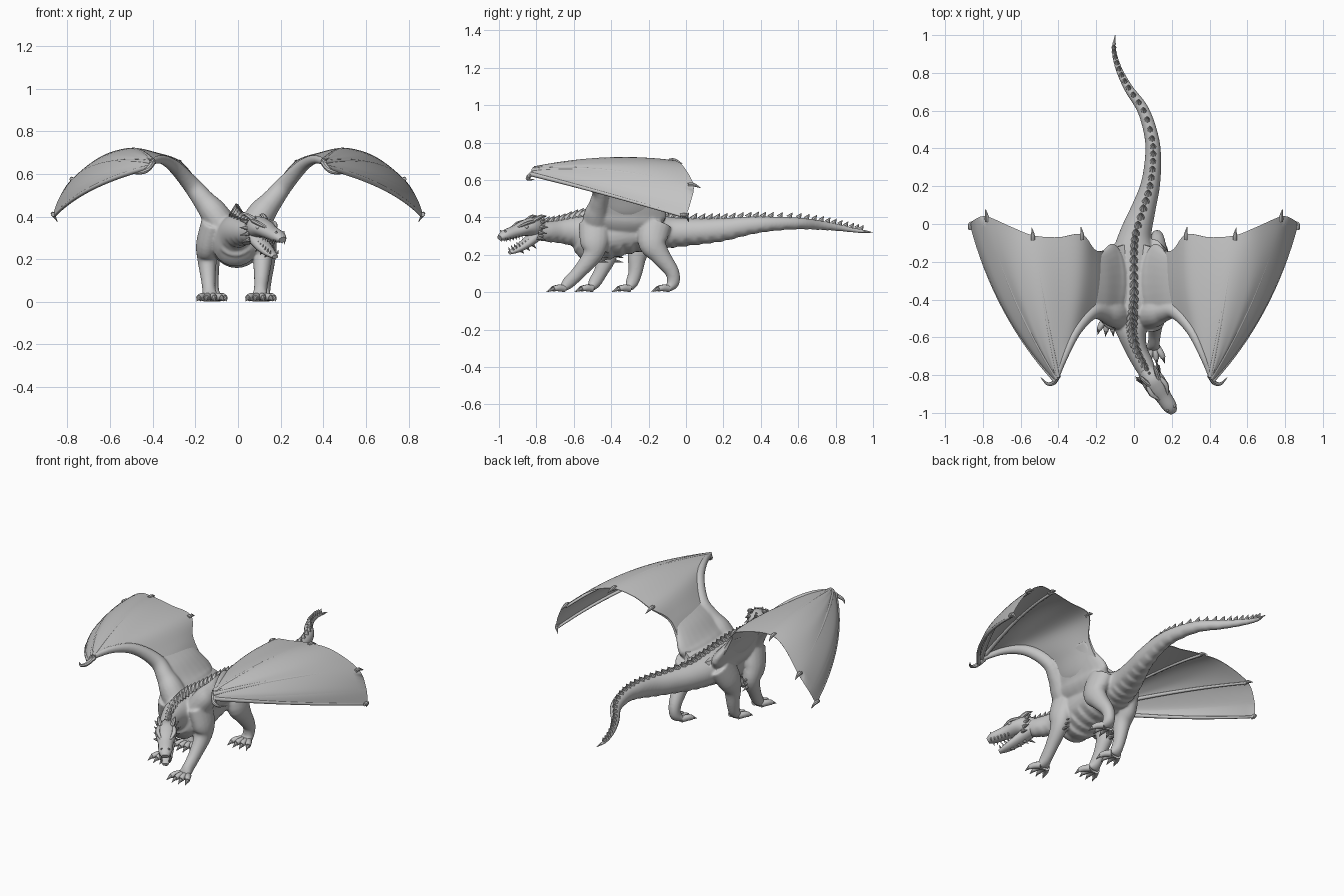
import bpy, bmesh, math
from mathutils import Vector, Matrix

cube = bpy.data.objects.get("Cube")
if cube:
    bpy.data.objects.remove(cube, do_unlink=True)

hide = bpy.data.materials.new("stone grey")
hide.use_nodes = True
GREY = (0.55, 0.55, 0.55, 1)
hide.diffuse_color = GREY
hide.node_tree.nodes["Principled BSDF"].inputs["Base Color"].default_value = GREY
X, Y, Z = Vector((1, 0, 0)), Vector((0, 1, 0)), Vector((0, 0, 1))


def smooth(points, steps):
    """Catmull-Rom samples through tuples of any length."""
    out = []
    for i in range(len(points) - 1):
        a, b, c, d = (points[min(max(j, 0), len(points) - 1)] for j in range(i - 1, i + 3))
        for s in range(steps):
            t = s / steps
            out.append(tuple(
                q + t * ((r - p) + t * ((2 * p - 5 * q + 4 * r - u) + t * (3 * (q - r) + u - p))) / 2
                for p, q, r, u in zip(a, b, c, d)))
    return out + [tuple(points[-1])]


def loft(bm, rings):
    rows = [[bm.verts.new(p) for p in ring] for ring in rings]
    n = len(rows[0])
    for a, b in zip(rows, rows[1:]):
        for i in range(n):
            bm.faces.new((a[i], a[(i + 1) % n], b[(i + 1) % n], b[i]))
    bm.faces.new(rows[0])
    bm.faces.new(rows[-1])


def tube(bm, points, ref=X, sides=14, steps=5, plated=False, matrix=Matrix()):
    """Elliptical tube; each point is x, y, z, radius along ref, other radius."""
    samples = smooth(points, steps)
    centres = [Vector(s[:3]) for s in samples]
    rings = []
    for i, s in enumerate(samples):
        along = (centres[min(i + 1, len(samples) - 1)] - centres[max(i - 1, 0)]).normalized()
        side = (ref - along * along.dot(ref)).normalized()
        up = side.cross(along)
        ring = []
        for k in range(sides):
            a = math.tau * k / sides
            offset = side * s[3] * math.cos(a) + up * s[4] * math.sin(a)
            # overlapping belly plates
            if plated and offset.z < -0.6 * s[4]:
                offset *= 0.94 + 0.03 * (i % 4)
            ring.append(matrix @ (centres[i] + offset))
        rings.append(ring)
    loft(bm, rings)


def spike(bm, base, tip, radius, matrix=Matrix()):
    base, tip = matrix @ Vector(base), matrix @ Vector(tip)
    d = tip - base
    place = Matrix.Translation((base + tip) / 2) @ d.to_track_quat('Z', 'Y').to_matrix().to_4x4()
    bmesh.ops.create_cone(bm, cap_ends=True, segments=8, radius1=radius,
                          radius2=0.001, depth=d.length, matrix=place)


def finish(name, bm, mirrored=False):
    bmesh.ops.recalc_face_normals(bm, faces=bm.faces)
    mesh = bpy.data.meshes.new(name)
    bm.to_mesh(mesh)
    bm.free()
    mesh.materials.append(hide)
    obj = bpy.data.objects.new(name, mesh)
    bpy.context.collection.objects.link(obj)
    bpy.ops.object.select_all(action='DESELECT')
    obj.select_set(True)
    bpy.context.view_layer.objects.active = obj
    bpy.ops.object.shade_smooth_by_angle(angle=math.radians(40))
    if mirrored:
        obj.modifiers.new("Mirror", 'MIRROR')
    return obj


# Neck, torso and tail in one tapering tube
spine = [
    (.09, -.82, .335, .04, .045), (.055, -.75, .325, .052, .055), (.015, -.67, .325, .058, .065),
    (-.01, -.58, .322, .078, .088), (-.01, -.5, .292, .12, .132), (0, -.4, .303, .13, .122),
    (0, -.28, .315, .125, .105), (0, -.15, .32, .112, .092), (.01, -.05, .32, .085, .08),
    (.05, .08, .325, .065, .07), (.085, .2, .335, .052, .062), (.1, .33, .355, .044, .05),
    (.095, .45, .365, .038, .04), (.05, .6, .368, .032, .032), (-.03, .72, .358, .024, .026),
    (-.08, .82, .345, .018, .019), (-.105, .91, .33, .013, .013), (-.105, .97, .323, .008, .008)]
body = bmesh.new()
tube(body, spine, sides=28, steps=8, plated=True)

# Row of backswept spines, tallest over the shoulders, ending in the tail tip
bm = bmesh.new()
for x, y, z, w, h in smooth(spine, 3)[1:-2]:
    size = 0.013 + 0.14 * h + 0.008 * math.exp(-((y + .6) / .08) ** 2)
    top = Vector((x, y, z + h * 0.9))
    spike(bm, top, top + Vector((0, size, size * 1.5)), size * 0.95)
spike(bm, (-.105, .95, .325), (-.1, 1, .32), .009)
finish("back_spines", bm)

# Head, turned to one side and tipped down
pose = (Matrix.Translation((.085, -.805, .347)) @ Matrix.Rotation(math.radians(33), 4, 'Z')
        @ Matrix.Rotation(math.radians(10), 4, 'X'))
bm = bmesh.new()
tube(bm, [(0, .04, -.01, .04, .045), (0, -.02, .005, .058, .052), (0, -.07, .008, .058, .042),
          (0, -.13, 0, .043, .034), (0, -.2, -.008, .037, .028), (0, -.235, -.016, .02, .014)],
     sides=16, matrix=pose)
finish("skull", bm)
bm = bmesh.new()
tube(bm, [(0, .01, -.035, .045, .035), (0, -.06, -.068, .045, .028), (0, -.13, -.093, .034, .02),
          (0, -.185, -.105, .016, .01)], sides=16, matrix=pose)
for y in (-.04, -.08, -.12):
    spike(bm, (0, y, -.07 + y / 4), (0, y + .025, -.105 + y / 6), .012, pose)
finish("lower_jaw", bm)

bm = bmesh.new()
teeth = bmesh.new()
eyes = bmesh.new()
for s in (-1, 1):
    # horns, cheek frill, brow and nostril ridges
    tube(bm, [(s * .03, -.03, .04, .014, .014), (s * .042, .015, .055, .011, .011),
              (s * .046, .05, .052, .002, .002)], sides=8, matrix=pose)
    for k in range(4):
        spike(bm, (s * .045, .01 - k * .012, .025 - k * .025),
              (s * (.068 + k * .002), .045 - k * .012, .028 - k * .033), .012, pose)
    tube(bm, [(s * .04, -.03, .038, .012, .01), (s * .045, -.08, .036, .014, .01),
              (s * .025, -.13, .022, .006, .006)], sides=8, matrix=pose)
    spike(bm, (s * .018, -.2, .005), (s * .022, -.21, .022), .012, pose)
    for k in range(6):
        y = -.11 - k * .02
        spike(teeth, (s * .028, y, -.02), (s * .028, y, -.042), .005, pose)
        spike(teeth, (s * (.03 - k * .002), y + .04, -.068 - k * .005),
              (s * (.03 - k * .002), y + .035, -.05 - k * .005), .005, pose)
    bmesh.ops.create_uvsphere(eyes, u_segments=10, v_segments=8, radius=.012,
                              matrix=pose @ Matrix.Translation((s * .045, -.085, .018)))
finish("horns_and_brows", bm)
finish("teeth", teeth)
finish("eyes", eyes)

# Walking legs share a height and width profile; only stance and stride differ
heights = (.37, .27, .2, .11, .05, .018)
spread = (.1, .128, .13, .125, .12, .115)
widths = (.058, .054, .046, .035, .032, .042)
depths = (.085, .078, .054, .038, .034, .018)
strides = {
    "front_left": (1, -.015, (-.49, -.49, -.5, -.57, -.63, -.66)),
    "front_right": (-1, -.015, (-.48, -.45, -.42, -.455, -.49, -.51)),
    "hind_left": (1, 0, (-.16, -.18, -.14, -.075, -.07, -.1)),
    "hind_right": (-1, 0, (-.18, -.23, -.26, -.27, -.29, -.31))}
for name, (s, shift, ys) in strides.items():
    xs = [s * x + shift for x in spread]
    tube(body, list(zip(xs, ys, heights, widths, depths)), sides=18)
    # toes, claws and elbow thorns
    bm = bmesh.new()
    ankle = Vector((xs[-1], ys[-1], .018))
    for k in range(4):
        fan = (k - 1.5) * .028
        reach = .06 - abs(fan) * .3
        knuckle = ankle + Vector((fan * 1.3, -reach, 0))
        tube(bm, [(ankle.x + fan * .5, ankle.y + .01, .02, .018, .02),
                  (ankle.x + fan, ankle.y - reach / 2, .023, .017, .018),
                  (*knuckle, .013, .014)], sides=10)
        spike(bm, knuckle, knuckle + Vector((fan * .2, -.03, -.015)), .011)
    if name.startswith("front"):
        for k in range(3):
            z = .17 + k * .025
            spike(bm, (xs[2], ys[2] + .035, z), (xs[2], ys[2] + .085, z - .01), .01)
    finish(name + "_claws", bm)

# Wing roots, shoulders and wing arms grow out of the flanks
for s in (-1, 1):
    tube(body, [(s * .02, -.31, .29, .14, .06), (s * .095, -.32, .385, .21, .065),
                (s * .125, -.32, .435, .215, .05), (s * .165, -.32, .5, .18, .034),
                (s * .215, -.32, .56, .155, .016)], ref=Y, sides=24)
    tube(body, [(s * .07, -.48, .35, .07, .08), (s * .115, -.475, .42, .065, .07),
                (s * .16, -.465, .475, .052, .052),
                (s * .22, -.465, .55, .042, .04), (s * .3, -.555, .635, .032, .03),
                (s * .36, -.685, .668, .022, .02), (s * .41, -.815, .655, .016, .014)],
         ref=Z, sides=16)
torso = finish("body_legs_and_wing_arms", body)
blend = torso.modifiers.new("Blend", 'REMESH')
blend.mode = 'VOXEL'
blend.voxel_size = 0.006
blend.use_smooth_shade = True
soften = torso.modifiers.new("Soften", 'SMOOTH')
soften.iterations = 12

# Wing stations: front, middle and rear points of each chord, then thickness
stations = [
    (.02, -.47, .4, .02, -.3, .41, .02, -.1, .38, .05),
    (.12, -.49, .45, .12, -.32, .47, .12, -.13, .44, .08),
    (.21, -.49, .56, .2, -.3, .58, .2, -.14, .57, .05),
    (.3, -.57, .65, .28, -.32, .665, .275, -.055, .655, .02),
    (.36, -.69, .68, .38, -.36, .7, .4, -.07, .69, .012),
    (.405, -.81, .67, .48, -.42, .72, .535, -.06, .705, .01),
    (.408, -.815, .665, .57, -.42, .695, .65, -.015, .675, .01),
    (.41, -.82, .66, .63, -.4, .655, .78, .04, .575, .01),
    (.415, -.825, .65, .68, -.43, .59, .84, .025, .485, .01),
    (.42, -.83, .64, .69, -.45, .54, .867, 0, .41, .008)]


def chord(st, v):
    front, mid, rear = Vector(st[:3]), Vector(st[3:6]), Vector(st[6:9])
    return front * (1 - v) * (1 - 2 * v) + mid * 4 * v * (1 - v) + rear * v * (2 * v - 1)


bm = bmesh.new()
cuts = [i / 16 for i in range(17)]
under = Vector((.45, 0, -.9))
loft(bm, [[chord(st, v) for v in cuts]
          + [chord(st, v) + under * st[9] * (.3 + .7 * math.sin(math.pi * v)) for v in reversed(cuts)]
          for st in smooth(stations, 6)])
finish("wing_membranes", bm, mirrored=True)

# Finger bones under the membrane, their claws and the wrist hook
bm = bmesh.new()
inward = Vector((-.4, 0, -.9))
for index in (3, 5, 7, 9):
    st = stations[index]
    if index > 3:
        tube(bm, [(*(chord(st, v / 8) + inward * .009), .012 - v * .0006, .012 - v * .0006)
                  for v in range(9)], ref=Z, sides=10, steps=2)
    tip = Vector(st[6:9])
    curl = Vector((-.02, .015, -.035)) if index == 9 else Vector((.006, .04, -.018))
    tube(bm, [(*(tip - Y * .03), .01, .01), (*tip, .01, .01), (*(tip + curl), .001, .001)],
         ref=Z, sides=8)
tube(bm, [(.4, -.8, .655, .015, .014), (.425, -.84, .62, .012, .012), (.46, -.845, .605, .008, .008),
          (.495, -.81, .602, .001, .001)], ref=Z, sides=8)
finish("wing_fingers", bm, mirrored=True)
